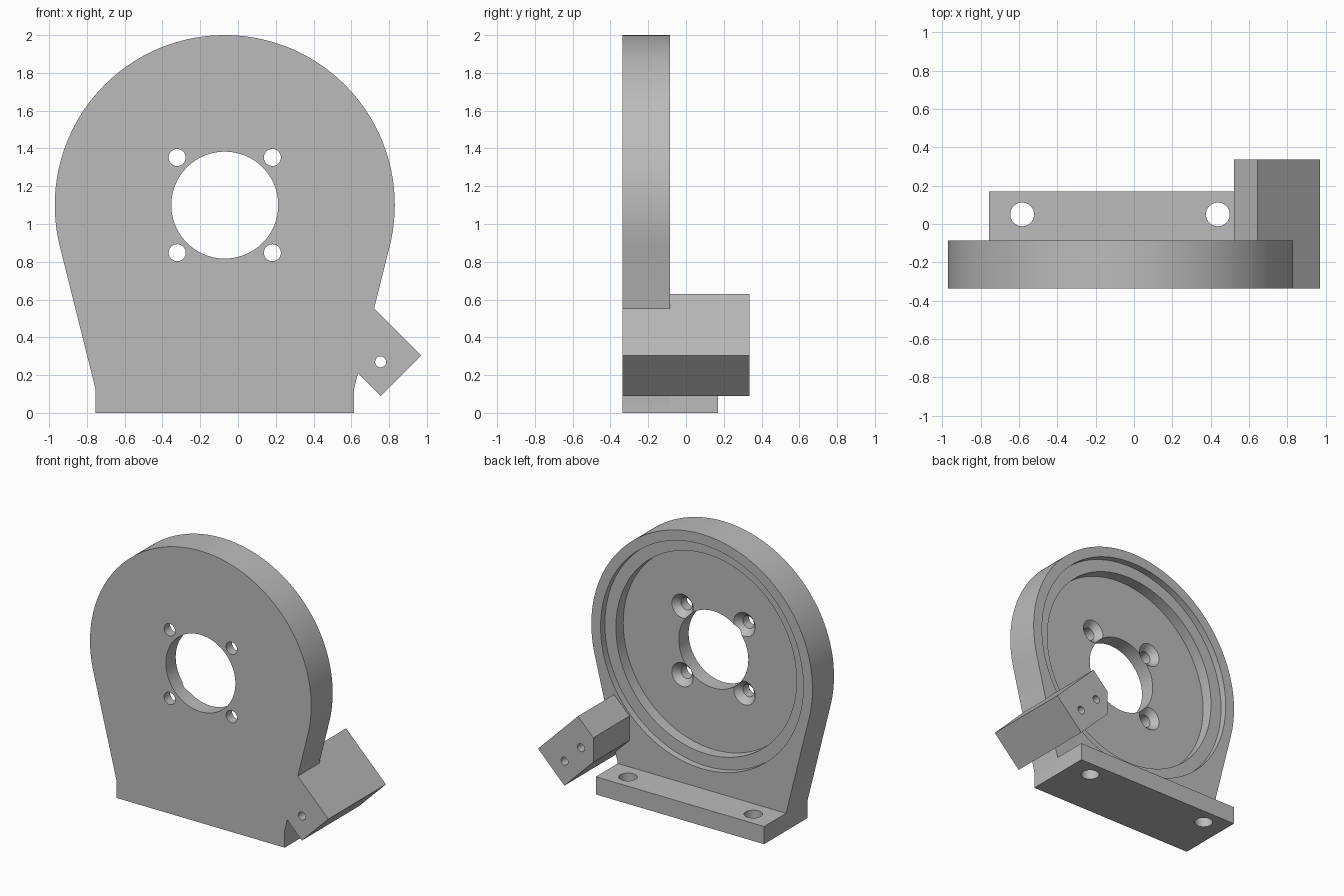
import bpy, bmesh, math
from mathutils import Matrix

cube = bpy.data.objects.get("Cube")
if cube:
    bpy.data.objects.remove(cube, do_unlink=True)

grey = bpy.data.materials.new("machined_grey")
grey.use_nodes = True
COLOUR = (0.5, 0.5, 0.5, 1)
grey.diffuse_color = COLOUR
grey.node_tree.nodes["Principled BSDF"].inputs["Base Color"].default_value = COLOUR

FRONT, PLATE_BACK, FOOT_BACK, BLOCK_BACK = -0.335, -0.085, 0.17, 0.335
CX, CZ, R = -0.07, 1.1, 0.9
HALF, FOOT_H = 0.685, 0.13
STEP, FLOOR = PLATE_BACK - 0.05, PLATE_BACK - 0.135


def make(name, bm):
    bmesh.ops.recalc_face_normals(bm, faces=bm.faces[:])
    mesh = bpy.data.meshes.new(name)
    bm.to_mesh(mesh)
    bm.free()
    mesh.materials.append(grey)
    obj = bpy.data.objects.new(name, mesh)
    bpy.context.collection.objects.link(obj)
    return obj


def prism(name, outline, y0, y1):
    """Extrude an x-z outline along y."""
    bm = bmesh.new()
    face = bm.faces.new([bm.verts.new((x, y0, z)) for x, z in outline])
    new = bmesh.ops.extrude_face_region(bm, geom=[face])["geom"]
    verts = [v for v in new if isinstance(v, bmesh.types.BMVert)]
    bmesh.ops.translate(bm, verts=verts, vec=(0, y1 - y0, 0))
    return make(name, bm)


def drill(x, z, y0, y1, r0, r1=None, sides=48):
    """Round or tapered cutter along y, radius r0 at y0 and r1 at y1."""
    bm = bmesh.new()
    place = Matrix.Translation((x, (y0 + y1) / 2, z)) @ Matrix.Rotation(-math.pi / 2, 4, 'X')
    bmesh.ops.create_cone(bm, cap_ends=True, segments=sides, radius1=r0,
                          radius2=r0 if r1 is None else r1, depth=y1 - y0, matrix=place)
    return make("cutter", bm)


def drill_down(x, y, r):
    bm = bmesh.new()
    bmesh.ops.create_cone(bm, cap_ends=True, segments=48, radius1=r, radius2=r,
                          depth=1, matrix=Matrix.Translation((x, y, 0)))
    return make("cutter", bm)


def cut(obj, cutter, keep=False):
    mod = obj.modifiers.new("cut", 'BOOLEAN')
    mod.operation, mod.solver, mod.object = 'DIFFERENCE', 'EXACT', cutter
    graph = bpy.context.evaluated_depsgraph_get()
    mesh = bpy.data.meshes.new_from_object(obj.evaluated_get(graph))
    obj.modifiers.clear()
    obj.data = mesh
    if not keep:
        bpy.data.objects.remove(cutter, do_unlink=True)


# Round plate: an arc whose tangents run down to the foot
reach = math.hypot(HALF, CZ - FOOT_H)
start = math.acos(R / reach) - math.atan2(CZ - FOOT_H, HALF)
sweep, steps = math.pi - 2 * start, 120
outline = [(CX - HALF, FOOT_H), (CX - HALF, 0), (CX + HALF, 0), (CX + HALF, FOOT_H)]
for i in range(steps + 1):
    a = start + sweep * i / steps
    outline.append((CX + R * math.cos(a), CZ + R * math.sin(a)))
plate = prism("round_plate", outline, FRONT, PLATE_BACK)

# Diagonal side block, trimmed where it meets the plate
block = prism("side_block", [(0.97, 0.305), (0.645, 0.63), (0.52, 0.505),
                             (0.52, 0.325), (0.755, 0.09)], FRONT, BLOCK_BACK)
cut(block, plate, keep=True)
cut(block, drill(0.755, 0.27, -1, 1, 0.029))
cut(block, drill(0.62, 0.405, PLATE_BACK + 0.01, 1, 0.029))

# Stepped recess and centre bore
cut(plate, drill(CX, CZ, STEP, 0.2, 0.825, sides=128))
cut(plate, drill(CX, CZ, FLOOR, 0.2, 0.735, sides=128))
cut(plate, drill(CX, CZ, -1, 1, 0.283, sides=96))

# Four countersunk screw holes
for sx in (-1, 1):
    for sz in (-1, 1):
        x, z = CX + 0.252 * sx, CZ + 0.252 * sz
        cut(plate, drill(x, z, -1, 1, 0.045))
        cut(plate, drill(x, z, FLOOR - 0.045, FLOOR + 0.001, 0.045, 0.088))

# Mounting foot with two vertical bolt holes
foot = prism("mounting_foot", [(CX - HALF, 0), (CX + HALF, 0), (CX + HALF, FOOT_H),
                               (CX - HALF, FOOT_H)], PLATE_BACK, FOOT_BACK)
for side in (-1, 1):
    cut(foot, drill_down(CX + 0.51 * side - 0.003, 0.05, 0.062))

# Smooth round walls, keep the edges crisp
bpy.ops.object.select_all(action='DESELECT')
for obj in (plate, block, foot):
    obj.select_set(True)
bpy.context.view_layer.objects.active = plate
bpy.ops.object.shade_smooth_by_angle(angle=math.radians(25))
